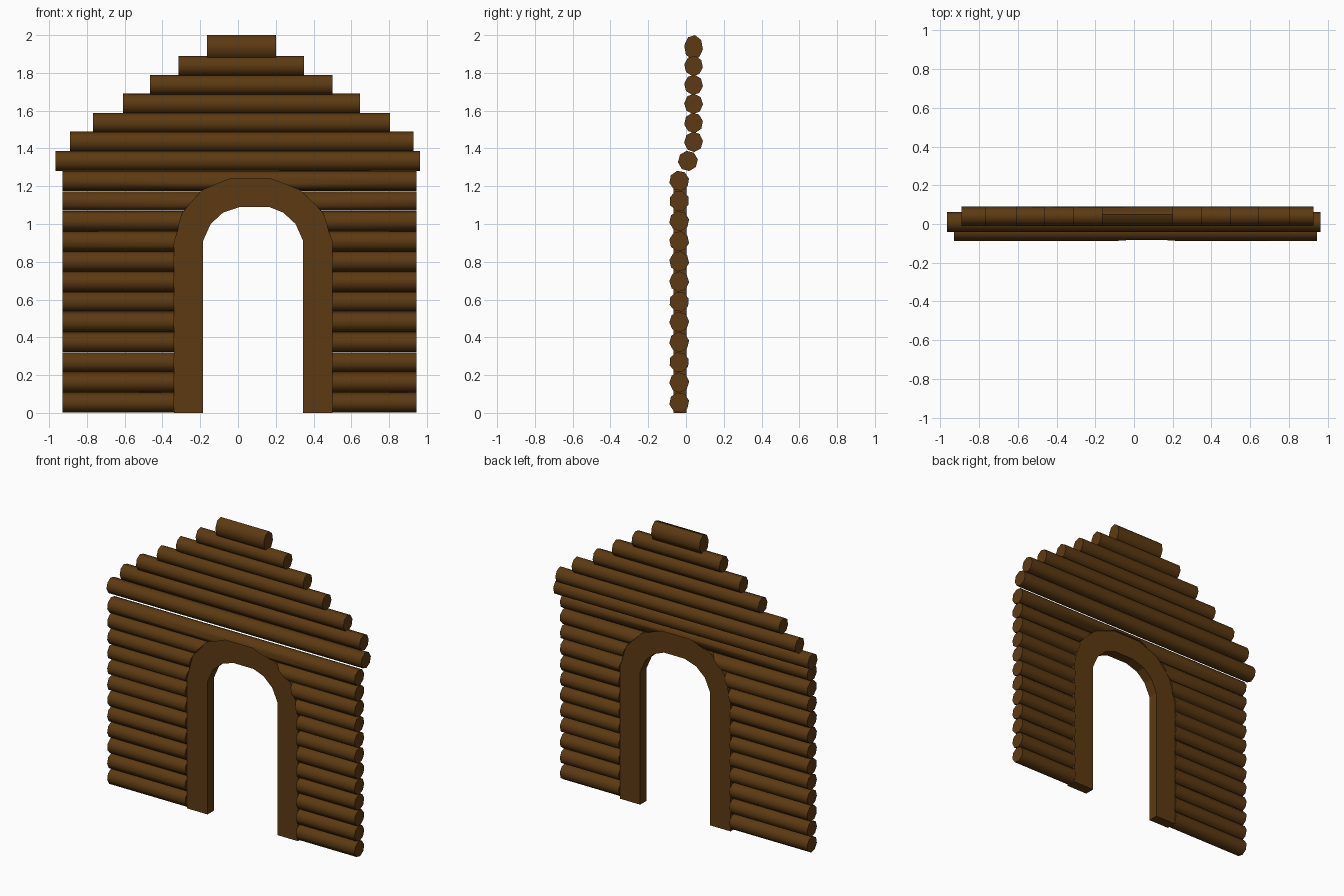
import bpy, bmesh, math, random
from mathutils import Vector

if "Cube" in bpy.data.objects:
    bpy.data.objects.remove(bpy.data.objects["Cube"])

random.seed(4)

wood = bpy.data.materials.new("dark brown wood")
wood.diffuse_color = (0.108, 0.042, 0.006, 1)
wood.use_nodes = True
wood.node_tree.nodes["Principled BSDF"].inputs["Base Color"].default_value = wood.diffuse_color


def finish(name, bm):
    """Turn a bmesh into a named, coloured object."""
    bmesh.ops.recalc_face_normals(bm, faces=bm.faces[:])
    me = bpy.data.meshes.new(name)
    bm.to_mesh(me)
    bm.free()
    ob = bpy.data.objects.new(name, me)
    bpy.context.collection.objects.link(ob)
    me.materials.append(wood)
    return ob


def activate(ob):
    bpy.ops.object.select_all(action='DESELECT')
    ob.select_set(True)
    bpy.context.view_layer.objects.active = ob


def prism(name, pts, axis, lo, hi):
    """Extrude a closed 2D profile along x (pts = y,z) or y (pts = x,z)."""
    bm = bmesh.new()
    if axis == 'x':
        vs = [bm.verts.new((lo, a, b)) for a, b in pts]
        step = Vector((hi - lo, 0, 0))
    else:
        vs = [bm.verts.new((a, lo, b)) for a, b in pts]
        step = Vector((0, hi - lo, 0))
    face = bm.faces.new(vs)
    ext = bmesh.ops.extrude_face_region(bm, geom=[face], use_keep_orig=True)
    bmesh.ops.translate(bm, vec=step,
                        verts=[g for g in ext['geom'] if isinstance(g, bmesh.types.BMVert)])
    return finish(name, bm)


def log(name, x0, x1, y, z, ry=0.053, rz=0.054, cutter=None):
    """Eight-sided horizontal log, randomly rolled, optionally cut by the doorway."""
    roll = random.uniform(0, math.pi / 4)
    ring = [(y + ry * math.cos(roll + i * math.pi / 4),
             z + rz * math.sin(roll + i * math.pi / 4)) for i in range(8)]
    ob = prism(name, ring, 'x', x0, x1)
    activate(ob)
    if cutter:
        mod = ob.modifiers.new("doorway", 'BOOLEAN')
        mod.operation = 'DIFFERENCE'
        mod.solver = 'EXACT'
        mod.object = cutter
        bpy.ops.object.modifier_apply(modifier=mod.name)
    bpy.ops.object.shade_smooth_by_angle(angle=math.radians(50))
    return ob


# Arch outlines (x, z), left to right
outer = [(-0.34, 0), (-0.34, 0.89), (-0.295, 1.06), (-0.19, 1.18), (-0.04, 1.24),
         (0.17, 1.24), (0.33, 1.18), (0.45, 1.06), (0.5, 0.9), (0.5, 0)]
inner = [(-0.185, 0), (-0.185, 0.91), (-0.145, 1.0), (-0.08, 1.06), (0.01, 1.09),
         (0.165, 1.09), (0.24, 1.06), (0.305, 1.0), (0.345, 0.91), (0.345, 0)]

# Door arch: flat frame
prism("door_arch", outer + inner[::-1], 'y', -0.066, 0.003)

# Helper that cuts the doorway out of the wall logs
cut_pts = [(-0.34, -0.1)] + outer[1:-1] + [(0.5, -0.1)]
cutter = prism("doorway_cutter", cut_pts, 'y', -0.3, 0.3)
cutter.hide_render = True

# Wall logs
for i in range(12):
    log(f"wall_log_{i + 1}", -0.93, 0.945, -0.036, 0.055 + i * 0.1067, cutter=cutter)
bpy.data.objects.remove(cutter)

# Eave log
log("eave_log", -0.967, 0.963, 0.01, 1.334)

# Gable logs, stepping inwards
gable = [(-0.89, 0.928), (-0.767, 0.805), (-0.61, 0.645),
         (-0.465, 0.5), (-0.315, 0.35)]
for i, (x0, x1) in enumerate(gable):
    log(f"gable_log_{i + 1}", x0, x1, 0.04, 1.435 + i * 0.1005, 0.05)

# Ridge log, slightly taller
log("ridge_log", -0.165, 0.202, 0.04, 1.935, 0.05, 0.066)
